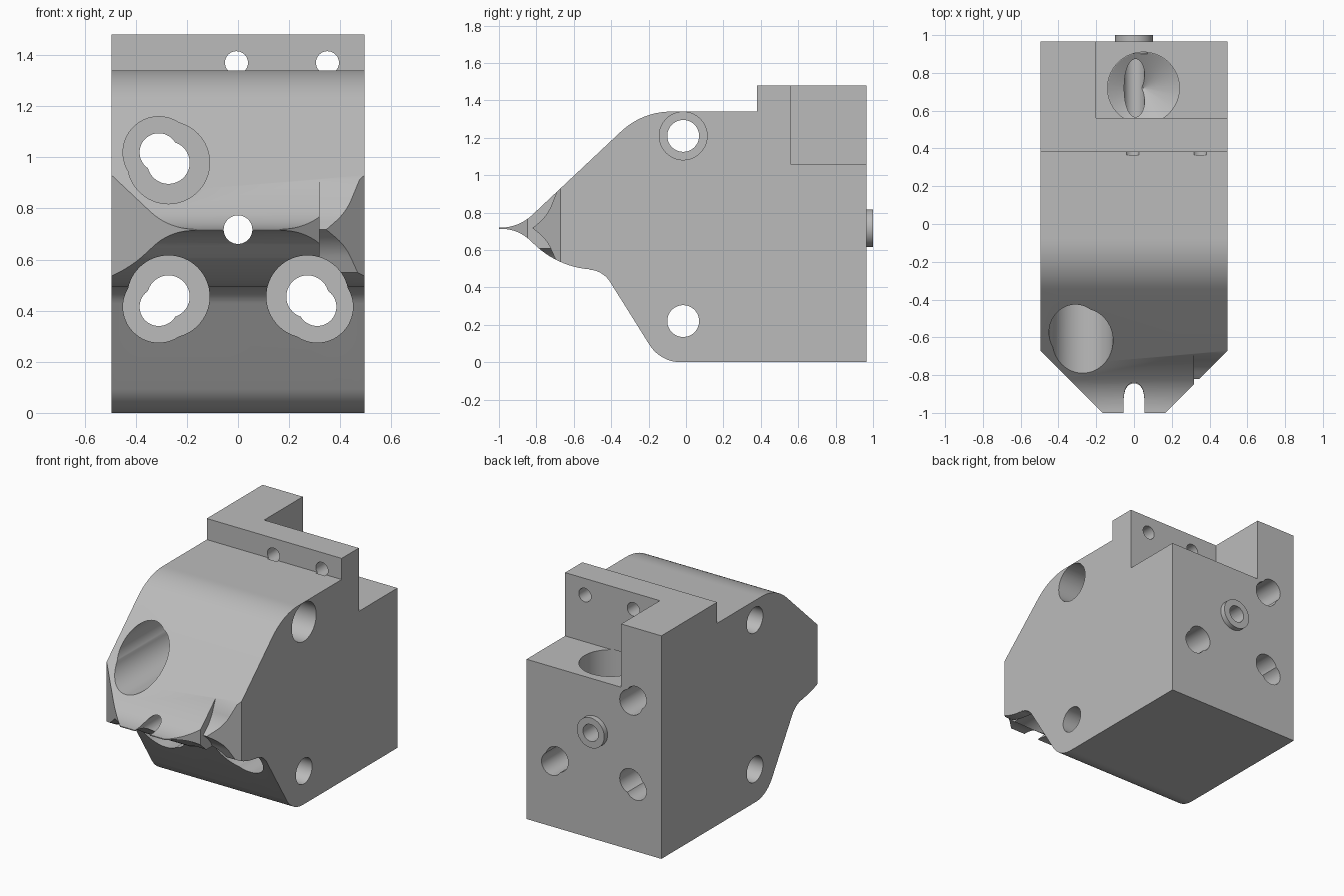
import bpy, bmesh, math
from mathutils import Vector, Matrix

cube = bpy.data.objects.get("Cube")
if cube:
    bpy.data.objects.remove(cube, do_unlink=True)

grey = bpy.data.materials.new("plain_grey")
grey.use_nodes = True
grey.diffuse_color = (0.5, 0.5, 0.5, 1)
grey.node_tree.nodes["Principled BSDF"].inputs["Base Color"].default_value = (0.5, 0.5, 0.5, 1)


def finish(bm, name):
    bmesh.ops.recalc_face_normals(bm, faces=bm.faces)
    mesh = bpy.data.meshes.new(name)
    bm.to_mesh(mesh)
    bm.free()
    mesh.materials.append(grey)
    obj = bpy.data.objects.new(name, mesh)
    bpy.context.collection.objects.link(obj)
    return obj


def rounded(points, steps=14):
    """Outline from (a, b, radius) corners, each filleted by its radius."""
    out = []
    for i, (a, b, r) in enumerate(points):
        p = Vector((a, b))
        if r == 0:
            out.append(p)
            continue
        u = (Vector(points[i - 1][:2]) - p).normalized()
        v = (Vector(points[(i + 1) % len(points)][:2]) - p).normalized()
        half = u.angle(v) / 2
        centre = p + (u + v).normalized() * (r / math.sin(half))
        start = p + u * (r / math.tan(half)) - centre
        sweep = math.pi - 2 * half
        turn = 1 if u.x * v.y - u.y * v.x < 0 else -1
        for k in range(steps + 1):
            out.append(centre + Matrix.Rotation(turn * sweep * k / steps, 2) @ start)
    return out


def prism(name, outline, axis, lo, hi):
    """Extrude a (y, z) outline along x, or an (x, y) outline along z."""
    bm = bmesh.new()
    place = (lambda p: (lo, p[0], p[1])) if axis == "x" else (lambda p: (p[0], p[1], lo))
    face = bm.faces.new([bm.verts.new(place(p)) for p in outline])
    moved = bmesh.ops.extrude_face_region(bm, geom=[face])["geom"]
    step = Vector((hi - lo, 0, 0)) if axis == "x" else Vector((0, 0, hi - lo))
    bmesh.ops.translate(bm, vec=step, verts=[g for g in moved if isinstance(g, bmesh.types.BMVert)])
    return finish(bm, name)


def box(name, x, y, z):
    return prism(name, [(x[0], y[0]), (x[1], y[0]), (x[1], y[1]), (x[0], y[1])], "z", *z)


def rod(name, axis, centre, r, lo, hi, r_low=None):
    """Cylinder or cone along an axis; centre holds the other two coordinates."""
    bm = bmesh.new()
    bmesh.ops.create_cone(bm, cap_ends=True, segments=64, radius1=r if r_low is None else r_low,
                          radius2=r, depth=hi - lo)
    mid, (a, b) = (lo + hi) / 2, centre
    if axis == "x":
        turn, spot = Matrix.Rotation(math.pi / 2, 4, "Y"), (mid, a, b)
    elif axis == "y":
        turn, spot = Matrix.Rotation(-math.pi / 2, 4, "X"), (a, mid, b)
    else:
        turn, spot = Matrix.Identity(4), (a, b, mid)
    bm.transform(Matrix.Translation(spot) @ turn)
    return finish(bm, name)


def combine(target, tool, operation="DIFFERENCE"):
    bpy.context.view_layer.objects.active = target
    mod = target.modifiers.new(tool.name, "BOOLEAN")
    mod.operation, mod.solver, mod.object = operation, "EXACT", tool
    bpy.ops.object.modifier_apply(modifier=mod.name)
    bpy.data.objects.remove(tool, do_unlink=True)


# Main block: side profile with a thin pointed front lip
W = 0.495
side = rounded([
    (0.965, 0, 0), (0.965, 1.48, 0), (0.38, 1.48, 0), (0.38, 1.34, 0),
    (-0.234, 1.34, 0.39), (-0.895, 0.719, 0.25), (-1, 0.719, 0), (-1, 0.713, 0),
    (-0.9, 0.713, 0.22), (-0.665, 0.495, 0.48), (-0.447, 0.495, 0.14), (-0.137, 0, 0.2)])
body = prism("block_body", side, "x", -W, W)

# Chamfered front corners
for s in (-1, 1):
    combine(body, prism("corner_cut", [(s * 0.065, -1.1), (s * 0.595, -0.57), (s * 0.595, -1.1)],
                        "z", -0.1, 1.6))

# Concave relief on one front corner
relief = rounded([(-1.1, 0.545, 0), (-0.695, 0.545, 0), (-0.745, 0.655, 0.22), (-0.82, 0.717, 0),
                  (-0.742, 0.785, 0.24), (-0.67, 0.96, 0), (-1.1, 0.96, 0)])
combine(body, prism("relief_cut", relief, "x", 0.318, 0.6))

# Rear top recess and the vertical bore with its conical floor
combine(body, box("recess_cut", (-0.2, 0.6), (0.56, 1.1), (1.06, 1.6)))
combine(body, rod("bore_cone", "z", (0.05, 0.72), 0.19, 0.677, 0.791, r_low=0.001))
combine(body, rod("bore_cut", "z", (0.05, 0.72), 0.19, 0.79, 1.064))

# Three stepped bolt passages, each made of two overlapping bores
for sx, sz in ((-1, 1), (-1, -1), (1, -1)):
    for x, z, small, large in ((0.31, 0.302, 0.075, 0.14), (0.272, 0.262, 0.083, 0.161)):
        centre = (sx * x, 0.717 + sz * z)
        combine(body, rod("bolt_hole", "y", centre, small, -1.2, 1.2))
        combine(body, rod("bolt_counterbore", "y", centre, large, -1.2, -0.098))

# Cross holes, counterbored on one side
for z in (0.22, 1.21):
    combine(body, rod("cross_hole", "x", (-0.015, z), 0.085, -0.7, 0.7))
    combine(body, rod("cross_counterbore", "x", (-0.015, z), 0.128, 0.15, 0.7))

# Small holes through the top ledge
for x in (-0.006, 0.35):
    combine(body, rod("ledge_hole", "y", (x, 1.37), 0.045, 0.365, 0.7))

# Rear collar and the central passage
combine(body, rod("rear_collar", "y", (0, 0.717), 0.1, 0.9, 1.0), "UNION")
combine(body, rod("centre_passage", "y", (0, 0.717), 0.056, -1.2, 1.2))

bpy.ops.object.select_all(action="DESELECT")
body.select_set(True)
bpy.context.view_layer.objects.active = body
bpy.ops.object.shade_smooth_by_angle(angle=math.radians(30))
